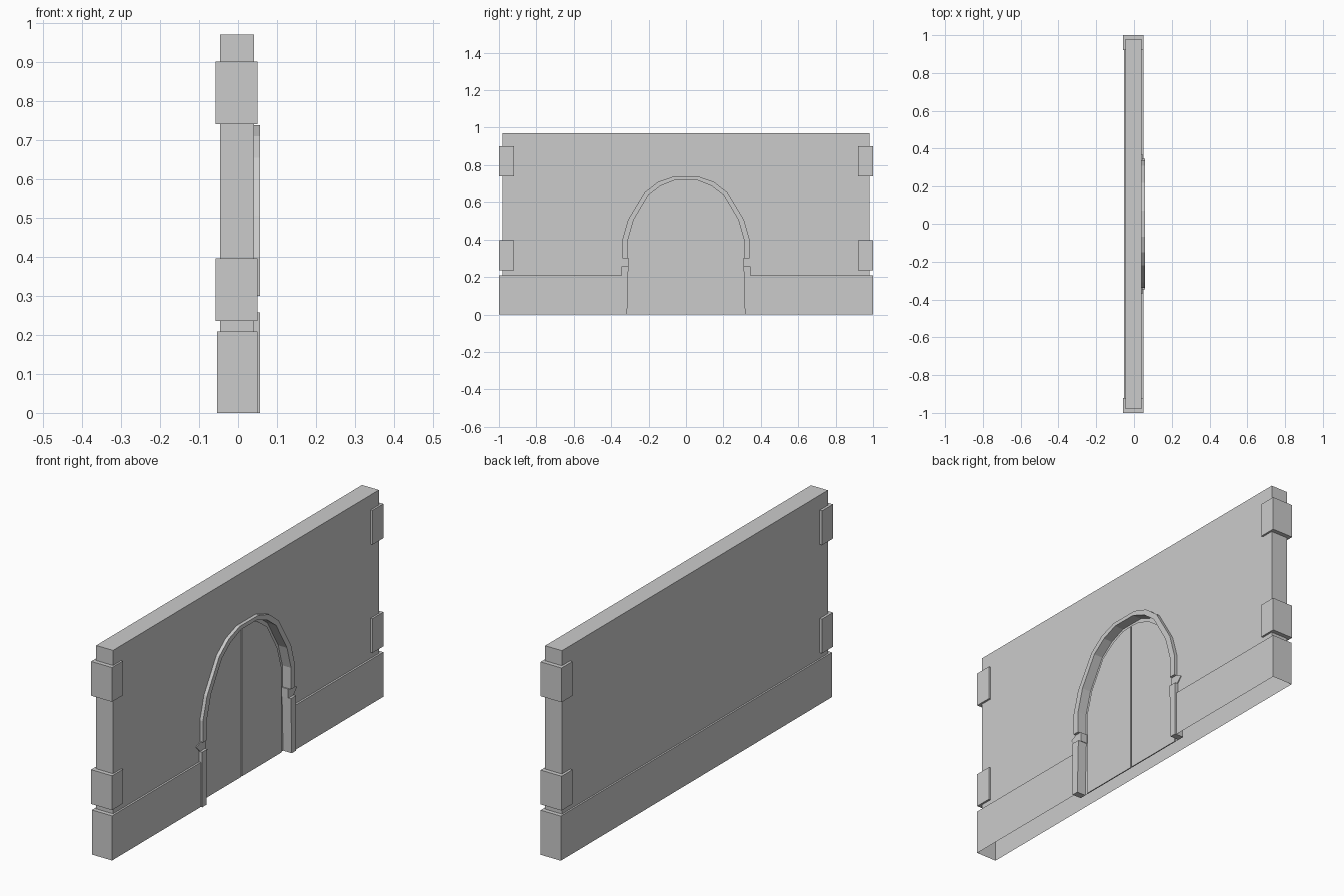
import bpy, bmesh

if "Cube" in bpy.data.objects:
    bpy.data.objects.remove(bpy.data.objects["Cube"])


def make(name, bm):
    bmesh.ops.recalc_face_normals(bm, faces=bm.faces)
    me = bpy.data.meshes.new(name)
    bm.to_mesh(me)
    bm.free()
    ob = bpy.data.objects.new(name, me)
    bpy.context.collection.objects.link(ob)
    return ob


def prism(name, pts, x0, x1):
    """Extrude a closed (y, z) outline from x0 to x1."""
    bm = bmesh.new()
    f = bm.faces.new([bm.verts.new((x0, y, z)) for y, z in pts])
    ext = bmesh.ops.extrude_face_region(bm, geom=[f])
    vs = [g for g in ext["geom"] if isinstance(g, bmesh.types.BMVert)]
    bmesh.ops.translate(bm, verts=vs, vec=(x1 - x0, 0, 0))
    return make(name, bm)


def block(name, x0, x1, y0, y1, z0, z1):
    return prism(name, [(y0, z0), (y1, z0), (y1, z1), (y0, z1)], x0, x1)


def mirrored(half):
    """Half outline (y > 0, bottom to top) to full outline."""
    return half + [(-y, z) for y, z in reversed(half)]


def band(name, outer, inner, x0, x1):
    """Bent stone band between two (y, z) paths."""
    bm = bmesh.new()
    rings = [[bm.verts.new((x, y, z)) for x, (y, z) in
              ((x0, i), (x1, i), (x1, o), (x0, o))] for o, i in zip(outer, inner)]
    for a, b in zip(rings, rings[1:]):
        for k in range(4):
            bm.faces.new((a[k], a[k - 1], b[k - 1], b[k]))
    bm.faces.new(rings[0])
    bm.faces.new(rings[-1])
    return make(name, bm)


DOOR_X, FRONT = 0.012, 0.057
OUTER = [(.34, .30), (.34, .40), (.31, .505), (.22, .655), (.15, .71), (.07, .738)]
INNER = [(.31, .30), (.31, .40), (.28, .505), (.20, .64), (.135, .69), (.06, .72)]
MID = [((a + c) / 2, (b + d) / 2) for (a, b), (c, d) in zip(OUTER, INNER)]

# wall with plinth, as one stepped body
bm = bmesh.new()
rings = []
for x0, x1, y, z in ((-.054, .05, 1, 0), (-.054, .05, 1, .208),
                     (-.046, .041, .98, .208), (-.046, .041, .98, .97)):
    rings.append([bm.verts.new(p) for p in
                  ((x0, -y, z), (x1, -y, z), (x1, y, z), (x0, y, z))])
for a, b in zip(rings, rings[1:]):
    for k in range(4):
        bm.faces.new((a[k - 1], a[k], b[k], b[k - 1]))
bm.faces.new(rings[0])
bm.faces.new(rings[-1])
wall = make("wall", bm)

# arched door recess
cutter = prism("recess_cutter", mirrored([(.325, -.1)] + MID), DOOR_X, .2)
cutter.hide_render = True
mod = wall.modifiers.new("recess", "BOOLEAN")
mod.object = cutter
mod.operation = "DIFFERENCE"
mod.solver = "EXACT"
bpy.context.view_layer.objects.active = wall
bpy.ops.object.modifier_apply(modifier=mod.name)
bpy.data.objects.remove(cutter)

# open underside
bm = bmesh.new()
bm.from_mesh(wall.data)
low = [f for f in bm.faces if all(v.co.z < 1e-4 for v in f.verts)]
bmesh.ops.delete(bm, geom=low, context="FACES")
bm.to_mesh(wall.data)
bm.free()

# arch surround
band("arch", mirrored(OUTER), mirrored(INNER), DOOR_X, FRONT)

for s, side in ((-1, "left"), (1, "right")):
    # door jamb and impost
    prism("jamb_" + side, [(s * y, z) for y, z in
          ((.315, 0), (.346, 0), (.346, .257), (.308, .257))], DOOR_X, FRONT)
    prism("impost_" + side, [(s * y, z) for y, z in
          ((.305, .257), (.345, .257), (.37, .285), (.34, .30), (.305, .30))],
          DOOR_X, .045)
    # door leaf
    leaf = [(.004, 0), (.295, 0), (.295, .40), (.265, .50), (.19, .628),
            (.125, .675), (.055, .705), (.004, .708)]
    prism("door_leaf_" + side, [(s * y, z) for y, z in leaf], DOOR_X, DOOR_X + .005)
    # corner stones
    for z, level in ((.235, "lower"), (.74, "upper")):
        block(f"corner_stone_{level}_{side}", -.058, .05, s * .92, s * 1.0, z, z + .16)
